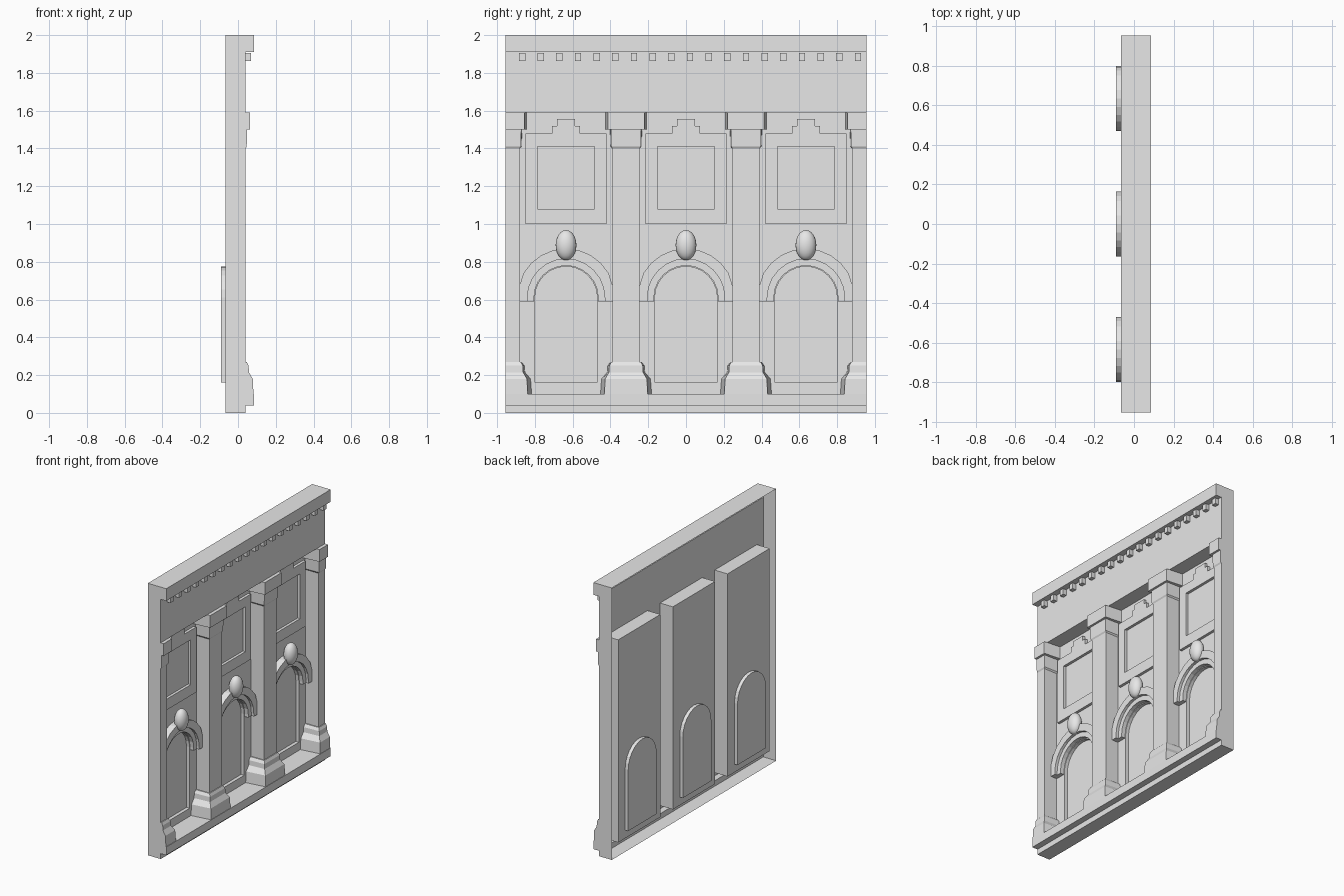
import bpy, bmesh, math
from mathutils import Matrix

if "Cube" in bpy.data.objects:
    bpy.data.objects.remove(bpy.data.objects["Cube"])

stone = bpy.data.materials.new("pale_stone")
stone.use_nodes = True
STONE_COLOUR = (0.8, 0.8, 0.8, 1)
stone.diffuse_color = STONE_COLOUR
stone.node_tree.nodes["Principled BSDF"].inputs["Base Color"].default_value = STONE_COLOUR

END = 0.955                      # half width of the facade
BACK, FRONT, LEDGE = -0.065, 0.04, 0.085
FLOOR, CEILING, TOP = 0.1, 1.59, 2.0
PITCH, BAY, PIER = 0.635, 0.245, 0.0725
SPRING = 0.61                    # height of the arch centres


def finish(name, bm):
    bmesh.ops.remove_doubles(bm, verts=bm.verts, dist=0.0001)
    bmesh.ops.recalc_face_normals(bm, faces=bm.faces)
    mesh = bpy.data.meshes.new(name)
    bm.to_mesh(mesh)
    bm.free()
    mesh.materials.append(stone)
    obj = bpy.data.objects.new(name, mesh)
    bpy.context.collection.objects.link(obj)
    return obj


def face(bm, points):
    return bm.faces.new([bm.verts.new(p) for p in points])


def plate(name, yc, half, x_face, x_edge):
    """Symmetric flat shape from its half outline (y, z), with a rim back to x_edge."""
    bm = bmesh.new()
    for side in (1, -1):
        pts = [(yc + side * y, z) for y, z in half][::side]
        face(bm, [(x_face, y, z) for y, z in pts])
        if x_face == x_edge:
            continue
        for (ya, za), (yb, zb) in zip(pts, pts[1:] + pts[:1]):
            if abs(ya - yc) + abs(yb - yc) > 0.001:
                face(bm, [(x_face, ya, za), (x_edge, ya, za),
                          (x_edge, yb, zb), (x_face, yb, zb)])
    return finish(name, bm)


def sweep(name, profile, y0, y1, caps=False):
    """Sheet made by running an open (x, z) profile along y."""
    bm = bmesh.new()
    for (xa, za), (xb, zb) in zip(profile, profile[1:]):
        face(bm, [(xa, y0, za), (xa, y1, za), (xb, y1, zb), (xb, y0, zb)])
    if caps:
        for y in (y0, y1):
            face(bm, [(x, y, z) for x, z in profile])
    return finish(name, bm)


def wrap(name, yc, profile):
    """Trim round three sides of a pier; profile is (projection, z)."""
    bm = bmesh.new()

    def ring(out, z):
        back, front = PIER + out * 1.5, PIER + out
        path = [(BACK, yc - back), (FRONT + out, yc - front),
                (FRONT + out, yc + front), (BACK, yc + back)]
        return [(x, y, z) for x, y in path]

    for low, high in zip(profile, profile[1:]):
        a, b = ring(*low), ring(*high)
        for i in range(3):
            face(bm, [a[i], a[i + 1], b[i + 1], b[i]])
    # End piers are cut off flush with the ends of the facade
    bmesh.ops.remove_doubles(bm, verts=bm.verts, dist=0.0001)
    for side in (1, -1):
        if abs(yc + side * PIER) > END:
            cut = bmesh.ops.bisect_plane(
                bm, geom=bm.verts[:] + bm.edges[:] + bm.faces[:],
                plane_co=(0, side * END, 0), plane_no=(0, side, 0), clear_outer=True)
            section = [(FRONT + out, side * END, z) for out, z in profile]
            if len(section) > 2:
                face(bm, section)
    return finish(name, bm)


def arc(radius, limit=BAY, steps=6):
    """Quarter arch from the crown down to the springing."""
    angles = [math.pi / 2 * i / steps for i in range(steps + 1)]
    return [(min(radius * math.sin(a), limit), SPRING + radius * math.cos(a))
            for a in angles]


def arch_band(name, yc, outer, inner, depth):
    foot = SPRING - 0.02
    out_line = arc(outer) + [(min(outer, BAY), foot)]
    in_line = arc(inner) + [(inner, foot)]
    plate(name, yc, out_line + in_line[::-1], BACK + depth, BACK)


# Hollow outer shell: plinth, entablature and end walls
sweep("plinth", [(BACK, 0), (FRONT, 0), (FRONT, 0.04), (LEDGE, 0.04),
                 (LEDGE, FLOOR), (FRONT, FLOOR)], -END, END)
sweep("entablature", [(FRONT, CEILING), (FRONT, 1.91), (LEDGE, 1.91),
                      (LEDGE, TOP), (BACK, TOP)], -END, END)
bm = bmesh.new()
for y in (-END, END):
    face(bm, [(x, y, z) for x, z in (
        (BACK, 0), (FRONT, 0), (FRONT, 0.04), (LEDGE, 0.04), (LEDGE, FLOOR),
        (FRONT, FLOOR), (FRONT, 1.91), (LEDGE, 1.91), (LEDGE, TOP), (BACK, TOP))])
finish("end_walls", bm)

# Dentils under the cornice
bm = bmesh.new()
for i in range(19):
    place = Matrix.Translation((0.055, -0.868 + i * 0.0988, 1.885))
    bmesh.ops.create_cube(bm, size=1, matrix=place @ Matrix.Diagonal((0.03, 0.034, 0.042, 1)))
finish("dentils", bm)

# Piers with their bases and capitals
for i in range(4):
    yc = (i - 1.5) * PITCH
    wrap(f"pier_{i + 1}", yc, [(0, FLOOR), (0, CEILING)])
    wrap(f"pier_base_{i + 1}", yc, [(0, FLOOR), (0.042, FLOOR), (0.038, 0.18), (0.018, 0.215),
                                    (0.016, 0.25), (0.006, 0.27), (0, 0.27)])
    wrap(f"pier_capital_{i + 1}", yc, [(0, 1.4), (0.006, 1.41), (0.008, 1.5), (0.024, 1.5),
                                       (0.024, CEILING), (0, CEILING)])

# Three identical bays
for i in range(3):
    yc, n = (i - 1) * PITCH, i + 1
    opening = arc(0.165) + [(0.165, 0.16), (0, 0.16)]
    plate(f"bay_wall_{n}", yc, [(0, FLOOR), (BAY, FLOOR), (BAY, CEILING), (0, CEILING)] + opening,
          BACK, BACK)
    for part, z in (("floor", FLOOR), ("ceiling", CEILING)):
        sweep(f"bay_{part}_{n}", [(BACK, z), (FRONT, z)], yc - BAY, yc + BAY)

    # Arched niche and its moulded surround
    bm = bmesh.new()
    outline = opening[:-1] + [(-y, z) for y, z in opening[-2:0:-1]]
    face(bm, [(-0.09, yc + y, z) for y, z in outline])
    for (ya, za), (yb, zb) in zip(outline, outline[1:] + outline[:1]):
        face(bm, [(-0.09, yc + ya, za), (BACK, yc + ya, za),
                  (BACK, yc + yb, zb), (-0.09, yc + yb, zb)])
    finish(f"niche_{n}", bm)
    arch_band(f"arch_outer_band_{n}", yc, 0.26, 0.205, 0.05)
    arch_band(f"arch_inner_band_{n}", yc, 0.205, 0.17, 0.03)

    # Stepped panel with a square opening
    plate(f"stepped_panel_{n}", yc,
          [(0, 1.0), (0.215, 1.0), (0.215, 1.48), (0.075, 1.48), (0.075, 1.52), (0.048, 1.52),
           (0.048, 1.555), (0, 1.555), (0, 1.41), (0.15, 1.41), (0.15, 1.08), (0, 1.08)],
          BACK + 0.02, BACK)

    # Egg-shaped keystone
    bm = bmesh.new()
    bmesh.ops.create_uvsphere(bm, u_segments=20, v_segments=12, radius=1)
    bmesh.ops.transform(bm, verts=bm.verts, matrix=Matrix.Translation((-0.015, yc, 0.888))
                        @ Matrix.Diagonal((0.045, 0.055, 0.08, 1)))
    egg = finish(f"egg_keystone_{n}", bm)
    egg.data.shade_smooth()
